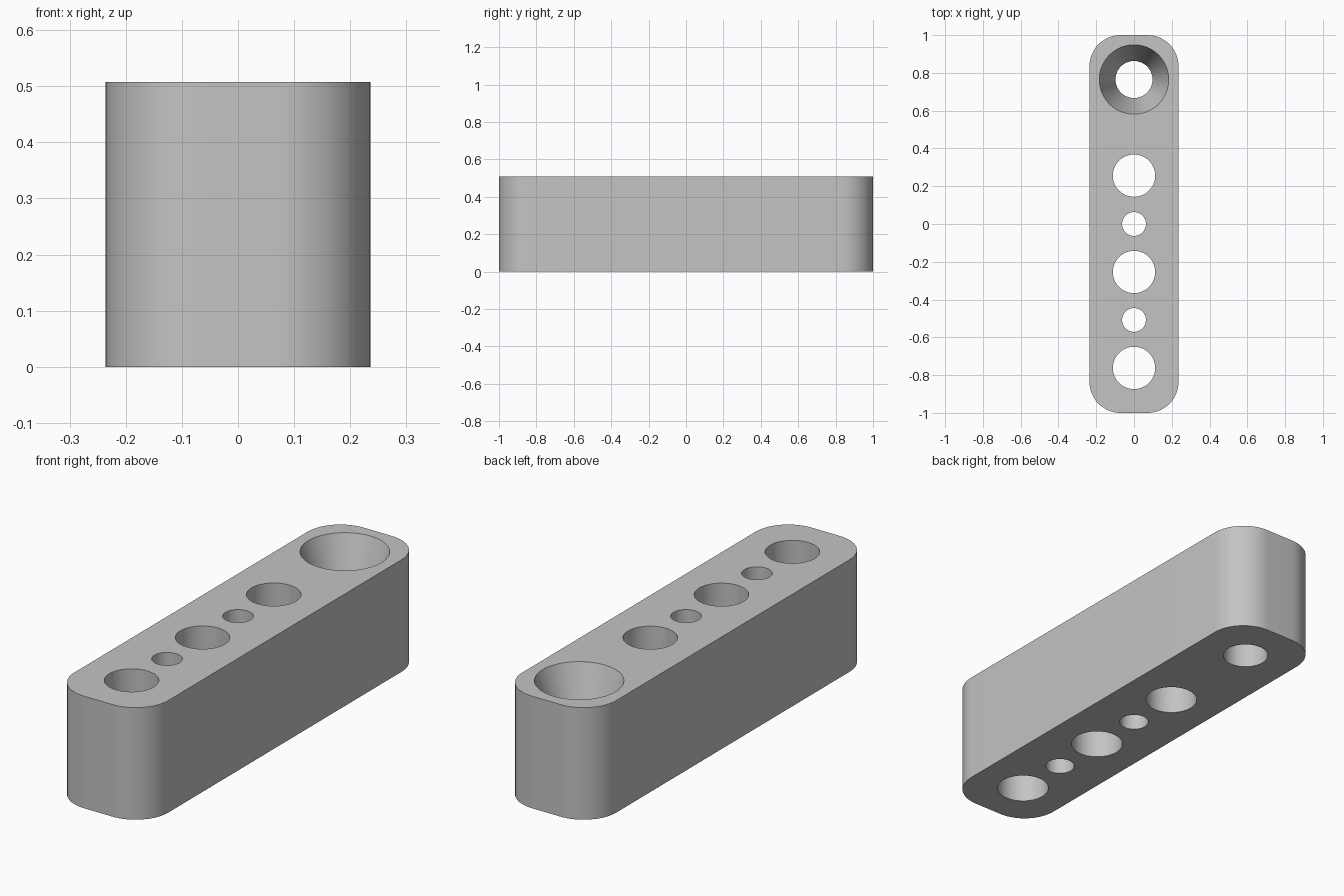
import bpy, bmesh, math

cube = bpy.data.objects.get("Cube")
if cube:
    bpy.data.objects.remove(cube, do_unlink=True)

HALF_W, HALF_L, HEIGHT, CORNER = 0.236, 1.0, 0.508, 0.165
CORNER_STEPS, HOLE_SIDES = 16, 64

grey = bpy.data.materials.new("plain grey")
grey.use_nodes = True
colour = (0.55, 0.55, 0.55, 1)
grey.diffuse_color = colour
grey.node_tree.nodes["Principled BSDF"].inputs["Base Color"].default_value = colour


def make_object(name, bm):
    bmesh.ops.recalc_face_normals(bm, faces=bm.faces)
    mesh = bpy.data.meshes.new(name)
    bm.to_mesh(mesh)
    bm.free()
    mesh.materials.append(grey)
    obj = bpy.data.objects.new(name, mesh)
    bpy.context.collection.objects.link(obj)
    return obj


def rounded_block():
    """Rounded rectangle outline extruded upward."""
    bm = bmesh.new()
    outline = []
    for i, (sx, sy) in enumerate([(1, 1), (-1, 1), (-1, -1), (1, -1)]):
        for k in range(CORNER_STEPS + 1):
            a = math.pi / 2 * (i + k / CORNER_STEPS)
            outline.append(bm.verts.new((sx * (HALF_W - CORNER) + CORNER * math.cos(a),
                                         sy * (HALF_L - CORNER) + CORNER * math.sin(a), 0)))
    base = bm.faces.new(outline)
    top = bmesh.ops.extrude_face_region(bm, geom=[base])["geom"]
    bmesh.ops.translate(bm, vec=(0, 0, HEIGHT),
                        verts=[v for v in top if isinstance(v, bmesh.types.BMVert)])
    return make_object("drilled_block", bm)


def hole_cutter(name, y, profile):
    """Closed round cutter built from (radius, height) rings."""
    bm = bmesh.new()
    rings = []
    for r, z in profile:
        rings.append([bm.verts.new((r * math.cos(2 * math.pi * k / HOLE_SIDES),
                                    y + r * math.sin(2 * math.pi * k / HOLE_SIDES), z))
                      for k in range(HOLE_SIDES)])
    for lower, upper in zip(rings, rings[1:]):
        for k in range(HOLE_SIDES):
            n = (k + 1) % HOLE_SIDES
            bm.faces.new((lower[k], lower[n], upper[n], upper[k]))
    bm.faces.new(rings[0])
    bm.faces.new(rings[-1])
    cutter = make_object(name, bm)
    cutter.hide_render = True
    return cutter


block = rounded_block()

# Straight holes, alternating large and small
LOW, HIGH = -0.1, HEIGHT + 0.1
cutters = [hole_cutter("hole_cutter", y, [(r, LOW), (r, HIGH)])
           for y, r in [(0.256, 0.112), (0, 0.063), (-0.254, 0.112),
                        (-0.508, 0.063), (-0.762, 0.112)]]

# Deep funnel-shaped hole at the back end
cutters.append(hole_cutter("funnel_cutter", 0.765,
                           [(0.098, LOW), (0.098, HEIGHT / 2), (0.184, HEIGHT), (0.184, HIGH)]))

bpy.ops.object.select_all(action='DESELECT')
bpy.context.view_layer.objects.active = block
block.select_set(True)
for cutter in cutters:
    mod = block.modifiers.new("drill", 'BOOLEAN')
    mod.operation = 'DIFFERENCE'
    mod.solver = 'EXACT'
    mod.object = cutter
    bpy.ops.object.modifier_apply(modifier=mod.name)
    bpy.data.objects.remove(cutter, do_unlink=True)

bpy.ops.object.shade_smooth_by_angle(angle=math.radians(15))
